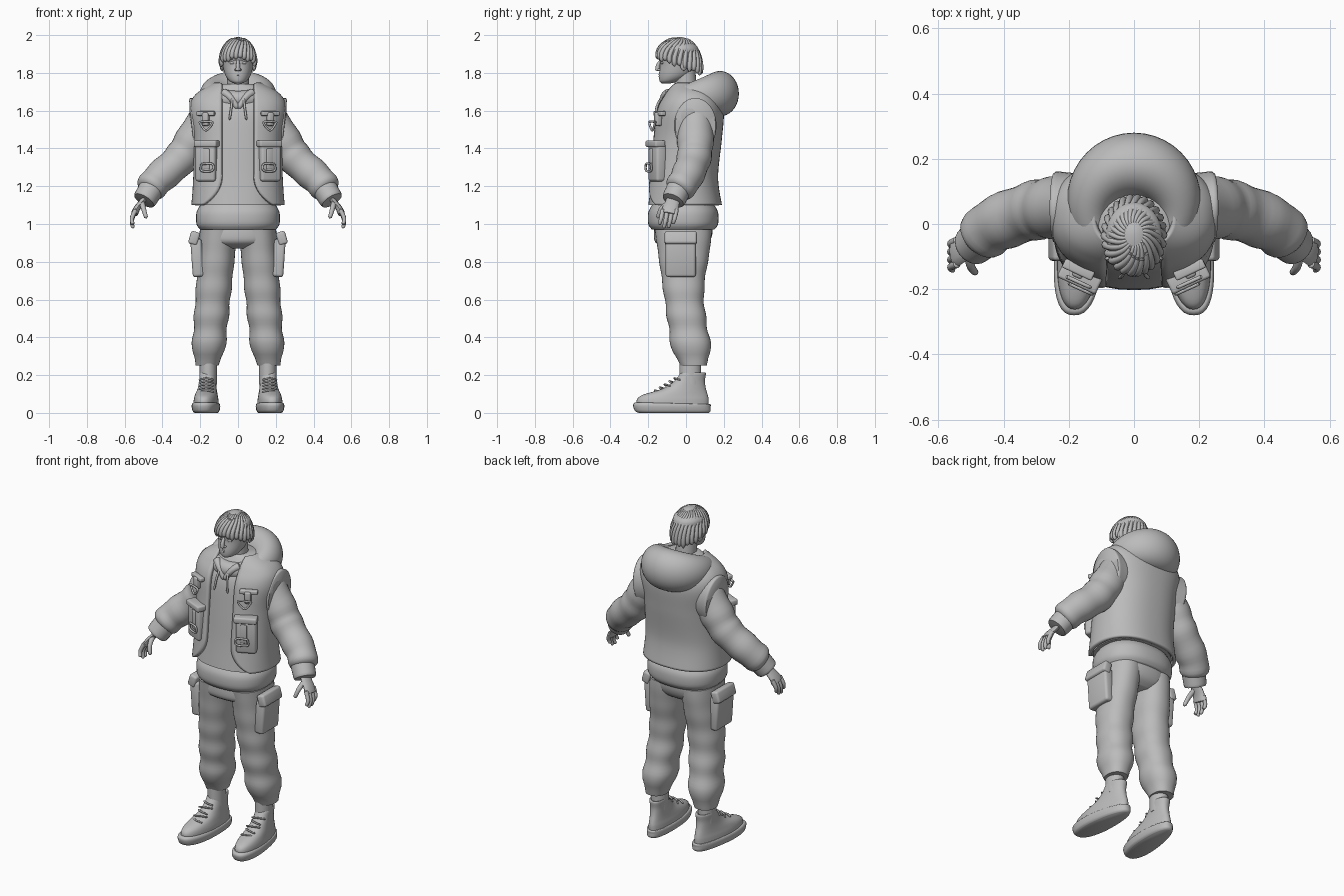
import bpy, bmesh, math
from mathutils import Vector, Matrix

if "Cube" in bpy.data.objects:
    bpy.data.objects.remove(bpy.data.objects["Cube"], do_unlink=True)

grey = (.5, .5, .5, 1)
cloth = bpy.data.materials.new("plain grey")
cloth.use_nodes = True
cloth.diffuse_color = grey
cloth.node_tree.nodes["Principled BSDF"].inputs["Base Color"].default_value = grey


def finish(name, bm, pair):
    bmesh.ops.recalc_face_normals(bm, faces=bm.faces)
    mesh = bpy.data.meshes.new(name)
    bm.to_mesh(mesh)
    bm.free()
    mesh.materials.append(cloth)
    part = bpy.data.objects.new(name, mesh)
    bpy.context.collection.objects.link(part)
    bpy.ops.object.select_all(action="DESELECT")
    part.select_set(True)
    bpy.context.view_layer.objects.active = part
    bpy.ops.object.shade_smooth_by_angle(angle=math.radians(50))
    if pair:
        part.modifiers.new("both sides", "MIRROR").use_mirror_merge = False
    return part


def spline(points, steps):
    """Smooth curve through equally long tuples of numbers."""
    points = [Vector(p) for p in points]
    padded = [points[0], *points, points[-1]]
    curve = []
    for before, start, end, after in zip(padded, padded[1:], padded[2:], padded[3:]):
        leave, arrive = (end - before) / 2, (after - start) / 2
        for step in range(steps):
            t = step / steps
            ease = t * t * (3 - 2 * t)
            curve.append(start.lerp(end, ease) + leave * t * (1 - t) ** 2 - arrive * t * t * (1 - t))
    return curve + [points[-1]]


def surface(name, rows, closed=True, pair=False):
    bm = bmesh.new()
    grid = [[bm.verts.new(p) for p in row] for row in rows]
    for low, high in zip(grid, grid[1:]):
        for i in range(0 if closed else 1, len(low)):
            bm.faces.new((low[i - 1], low[i], high[i], high[i - 1]))
    if closed:
        bm.faces.new(grid[0])
        bm.faces.new(grid[-1])
    return finish(name, bm, pair)


def on_ring(ring, angle, power=1, middle=0):
    """Ring: front y, back y, front z, half width, rise towards the back."""
    front, back, z, half, rise = ring
    s, c = math.sin(angle), math.cos(angle)
    across = math.copysign(abs(s) ** power, s)
    depth = .5 - math.copysign(abs(c) ** power, c) / 2
    return Vector((middle + half * across, front + (back - front) * depth, z + rise * depth))


def level(rings):
    return [(*ring, 0) for ring in rings]


def loft(name, rings, power=1, middle=0, steps=4, sides=40, pair=False, warp=Vector):
    rows = [[warp(on_ring(ring, math.tau * i / sides, power, middle)) for i in range(sides)]
            for ring in spline(rings, steps)]
    return surface(name, rows, pair=pair)


def tube(name, points, start, end=None, flat=(1, 1), ripple=0, steps=6, sides=12, pair=True, domed=True):
    """Tube along a smooth path, tapering from start radius to end radius."""
    end = end or start
    path, rows = spline(points, steps), []
    last = len(path) - 1
    for i, p in enumerate(path):
        t = i / last
        radius = (start + (end - start) * t) * (1 + ripple * math.sin(30 * t))
        if domed:
            radius *= max(.2, math.sqrt(1 - abs(2 * t - 1) ** 12))
        along = (path[min(i + 1, last)] - path[max(i - 1, 0)]).normalized()
        side = along.cross(Vector((0, 1, 0) if abs(along.y) < .85 else (0, 0, 1))).normalized()
        turns = [math.tau * k / sides for k in range(sides)]
        rows.append([p + radius * (side * flat[0] * math.cos(a) + along.cross(side) * flat[1] * math.sin(a))
                     for a in turns])
    return surface(name, rows, pair=pair)


def placed(at, size, turn, tip=0):
    return (Matrix.Translation(at) @ Matrix.Rotation(math.radians(turn), 4, "Z")
            @ Matrix.Rotation(math.radians(tip), 4, "Y") @ Matrix.Diagonal((*size, 1)))


def plate(name, at, size, turn=0, tip=0):
    bm = bmesh.new()
    bmesh.ops.create_cube(bm, size=1, matrix=placed(at, size, turn, tip))
    bmesh.ops.bevel(bm, geom=bm.edges[:], offset=min(size) / 4, segments=3, affect="EDGES", profile=.5)
    return finish(name, bm, True)


def ball(name, at, size, turn=0):
    bm = bmesh.new()
    bmesh.ops.create_uvsphere(bm, u_segments=20, v_segments=12, radius=1, matrix=placed(at, size, turn))
    return finish(name, bm, True)


# Sweater body and ribbed hem
body = level([(-.2, .17, 1.1, .22), (-.18, .15, 1.25, .21), (-.16, .17, 1.45, .21),
              (-.14, .18, 1.6, .23), (-.1, .15, 1.68, .2), (-.06, .1, 1.74, .1)])
loft("sweater", body, power=.85)
loft("sweater_hem", level([(-.18, .15, .97, .2), (-.2, .17, 1, .22), (-.2, .17, 1.06, .22), (-.18, .15, 1.1, .2)]),
     power=.85)

# Open vest: a wider copy of the body with rounded front corners
rows = []
for front, back, z, half, rise in spline(body, 8):
    ring = (front - .01, back + .01, z, half + .017, rise)
    opening = .085 + .1 * max(0, (1.27 - z) / .17) ** 2.5
    gap = math.asin(min(1, opening / ring[3]) ** 1.2)
    rows.append([on_ring(ring, gap + (math.tau - 2 * gap) * i / 60, .85) for i in range(61)])
shell = surface("vest", rows, closed=False).modifiers.new("cloth", "SOLIDIFY")
shell.thickness, shell.offset = .02, 0
tube("vest_armholes", [(.15, .05, 1.53), (.25, .05, 1.52)], .115, .13, flat=(1.15, .88), steps=12, sides=32)

# Lowered hood: a roll that is thin in front and deep behind
rings = []
for degrees in range(-90, 201, 10):
    out, up = math.cos(math.radians(degrees)), math.sin(math.radians(degrees))
    front_z = 1.66 + .045 * up
    rings.append((-.09 - .045 * out, .18 + .1 * out, front_z, .14 + .065 * out, 1.69 + .12 * up - front_z))
loft("hood", rings, steps=1)
tube("hood_front_edges", [(.08, -.09, 1.7), (.04, -.12, 1.67), (0, -.13, 1.61)], .022, .014)
tube("drawstrings", [(.03, -.13, 1.67), (.035, -.155, 1.62), (.045, -.165, 1.55)], .006)

# Sleeves, cuffs and hands
tube("sleeves", [(.14, .05, 1.6), (.24, .05, 1.44), (.31, .04, 1.34), (.42, 0, 1.24), (.48, -.05, 1.17)],
     .1, .08, ripple=.03, sides=32)
tube("cuffs", [(.45, -.03, 1.2), (.5, -.07, 1.12)], .068, .062, steps=12, sides=24)
tube("palms", [(.48, -.06, 1.15), (.53, -.08, 1.09), (.55, -.09, 1.05)], .03, .045, flat=(.45, 1.1))
for i, finger in enumerate(("little", "ring", "middle", "index")):
    y = -.05 - .024 * i
    length = .06 + .025 * math.sin(i)
    tube(finger + "_fingers", [(.54, y, 1.08), (.562, y - .01, 1.06 - length / 2), (.555, y - .02, 1.06 - length)],
         .013, .009)
tube("thumbs", [(.51, -.08, 1.12), (.5, -.13, 1.08), (.485, -.15, 1.03)], .016, .01)

# Trousers: legs drift outwards, swell at the calf and gather at the ankle
loft("trouser_hips", level([(-.16, .14, 1.02, .2), (-.17, .14, .95, .2), (-.16, .12, .9, .19), (-.1, .08, .87, .12)]),
     power=.85)
rows = []
for i in range(37):
    down = .02 * i
    gather = max(0, down - .65) / .07
    fold = .008 * down * math.sin(45 * down)
    ring = (-.165 + .14 * down + .04 * gather - fold, .115 + .02 * math.cos(9 * down) - .03 * gather + fold,
            .97 - down, .1 - .02 * down - .03 * gather + fold, 0)
    rows.append([on_ring(ring, math.tau * k / 40, .9, .102 + .085 * down) for k in range(40)])
surface("trouser_legs", rows, pair=True)
plate("leg_pockets", (.216, -.028, .82), (.06, .16, .2), tip=4)
plate("leg_pocket_flaps", (.232, -.028, .925), (.05, .17, .07), tip=-16)
ankle = .158
loft("socks", level([(-.035, .08, z, .046) for z in (.3, .15)]), middle=ankle, pair=True)


# Lace-up boots, turned slightly outwards and narrow at the heel
def splay(p):
    narrow = 1 - .9 * max(0, p.y + .1)
    return Vector((ankle + (p.x - ankle) * narrow - .08 * (p.y - .04), p.y, p.z))


boot = dict(middle=ankle, pair=True, warp=splay)
loft("soles", [(-.25, .12, 0, .06, 0), (-.27, .13, .01, .07, 0), (-.28, .13, .04, .075, -.01),
               (-.27, .13, .055, .07, -.01), (-.25, .11, .055, .06, -.01)], power=.8, **boot)
loft("boots", level([(-.26, .12, .04, .067), (-.26, .12, .07, .065), (-.23, .115, .095, .06), (-.12, .105, .13, .053),
                     (-.06, .1, .17, .05), (-.03, .105, .21, .05), (-.02, .09, .21, .04), (-.01, .07, .18, .03)]),
     power=.9, **boot)
for i in range(5):
    y, z, lean = -.165 + .026 * i, .12 + .016 * i, .012 * (-1) ** i
    tube("laces_" + "abcde"[i], [(ankle + .01 + .04 * side, y + .02 * abs(side) + lean * side, z - .01 * abs(side))
         for side in (-1, 0, 1)], .005, sides=8)

# Vest pockets, straps and metal rings
lean = 25
plate("vest_pockets", (.165, -.152, 1.325), (.115, .06, .2), lean)
plate("vest_pocket_flaps", (.165, -.162, 1.425), (.13, .06, .035), lean)
plate("pocket_straps", (.165, -.18, 1.345), (.035, .02, .11), lean)
plate("chest_tabs", (.17, -.14, 1.585), (.1, .03, .025), lean)
plate("chest_straps", (.17, -.148, 1.555), (.035, .035, .07), lean)
for name, corners, at, height in (("chest_rings", 3, Vector((.17, -.178, 1.525)), .03),
                                  ("pocket_buckles", 4, Vector((.165, -.198, 1.3)), .025)):
    angles = [math.tau * (i + .5) / corners for i in range(corners + 1)]
    if corners == 3:
        angles = [a + math.pi / 6 - math.pi / 3 for a in angles]
    tube(name, [at + Vector((.04 * math.cos(a), .018 * math.cos(a), height * math.sin(a))) for a in angles],
         .006, sides=8, domed=False)

# Neck, head and face
tube("neck", [(0, .01, 1.58), (0, -.01, 1.84)], .062, .056, steps=12, sides=24, pair=False)
loft("head", level([(-.13, -.08, 1.745, .02), (-.14, -.03, 1.757, .046), (-.143, .03, 1.79, .068),
                    (-.137, .06, 1.845, .081), (-.14, .066, 1.89, .084), (-.12, .06, 1.94, .08), (-.04, 0, 1.98, .02)]))
tube("nose", [(0, -.13, 1.87), (0, -.148, 1.84), (0, -.15, 1.81)], .007, .014, pair=False)
ball("nostrils", (.011, -.142, 1.817), (.008, .01, .007))
ball("eyes", (.032, -.127, 1.853), (.015, .007, .007), 16)
ball("ears", (.086, -.012, 1.843), (.009, .02, .032), 20)
tube("brows", [(.01, -.137, 1.868), (.035, -.132, 1.874), (.06, -.11, 1.868)], .005)
for lip, z in (("upper_lip", 1.791), ("lower_lip", 1.781)):
    tube(lip, [(side * .024, -.14 + .01 * abs(side), z) for side in (-1, 0, 1)], .005, pair=False)

# Hair cap, longer at the nape, with locks swept from the crown
hair = []
for degrees in range(-10, 90, 12):
    out, up = math.cos(math.radians(degrees)), math.sin(math.radians(degrees))
    hair.append((-.03 - .12 * out, -.03 + .11 * out, 1.9 + .09 * up, .09 * out, .07 * (up - 1) * -1 - .07 * 2 * (1 - up)))
loft("hair_cap", hair, steps=2)
locks = 26
for i in range(locks):
    path = []
    for k, ring in enumerate(hair[:-1]):
        p = on_ring(ring, math.tau * (i + .5) / locks + .012 * k * k)
        path.append(p - Vector((0, 0, .003 if k else .006 * (1 + i % 3))))
    tube("hair_lock_" + chr(ord("a") + i), path, .014, .006, steps=3, sides=8, pair=False)
